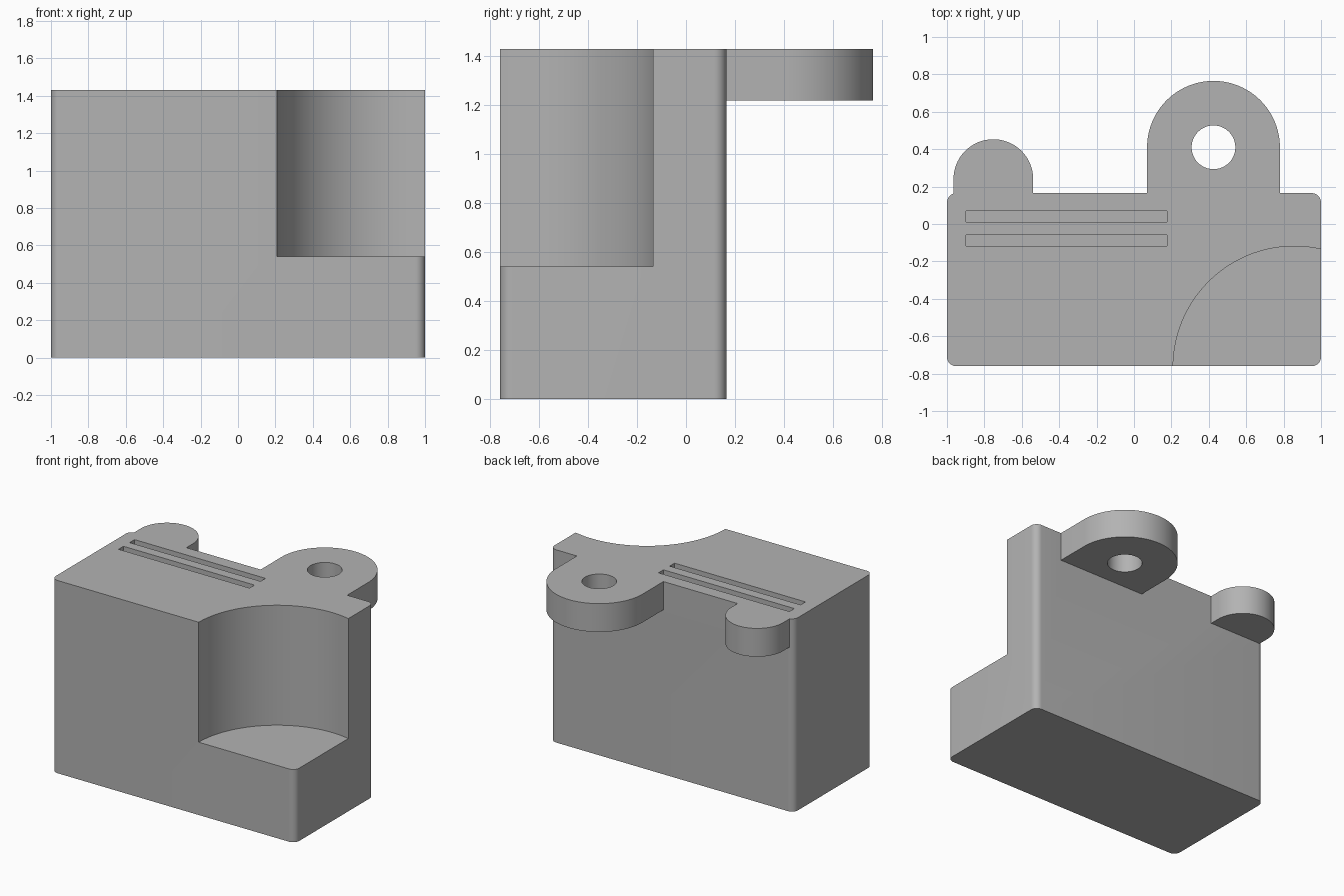
import bpy, bmesh, math

cube = bpy.data.objects.get("Cube")
if cube:
    bpy.data.objects.remove(cube, do_unlink=True)

TOP = 1.43
TAB_BASE = 1.22
BACK, FRONT = 0.165, -0.76

grey = bpy.data.materials.new("plain grey")
grey.use_nodes = True
grey.diffuse_color = (0.45, 0.45, 0.45, 1)
grey.node_tree.nodes["Principled BSDF"].inputs["Base Color"].default_value = grey.diffuse_color


def arc(cx, cy, r, start, end, steps):
    """Points along an arc, angles in degrees."""
    angles = [math.radians(start + (end - start) * i / steps) for i in range(steps + 1)]
    return [(cx + r * math.cos(a), cy + r * math.sin(a)) for a in angles]


def extrude(name, outline, z0, z1):
    """Solid prism from a counter-clockwise outline."""
    bm = bmesh.new()
    face = bm.faces.new([bm.verts.new((x, y, z0)) for x, y in outline])
    grown = bmesh.ops.extrude_face_region(bm, geom=[face])["geom"]
    for v in grown:
        if isinstance(v, bmesh.types.BMVert):
            v.co.z = z1
    bmesh.ops.recalc_face_normals(bm, faces=bm.faces)
    mesh = bpy.data.meshes.new(name)
    bm.to_mesh(mesh)
    bm.free()
    mesh.materials.append(grey)
    obj = bpy.data.objects.new(name, mesh)
    bpy.context.collection.objects.link(obj)
    return obj


def combine(target, tool, operation):
    """Boolean the tool into the target and discard the tool."""
    mod = target.modifiers.new(tool.name, "BOOLEAN")
    mod.operation, mod.object, mod.solver = operation, tool, "EXACT"
    bpy.context.view_layer.update()
    graph = bpy.context.evaluated_depsgraph_get()
    mesh = bpy.data.meshes.new_from_object(target.evaluated_get(graph))
    target.modifiers.clear()
    target.data = mesh
    bpy.data.objects.remove(tool, do_unlink=True)


def rectangle(x0, x1, y0, y1):
    return [(x0, y0), (x1, y0), (x1, y1), (x0, y1)]


def tab_outline(cx, cy, r):
    """Round-ended lug that reaches into the body."""
    return [(cx - r, BACK - 0.08), (cx + r, BACK - 0.08)] + arc(cx, cy, r, 0, 180, 48)


# Body block with rounded upright corners
R = 0.05
corners = [(1 - R, BACK - R, 0), (R - 1, BACK - R, 90),
           (R - 1, FRONT + R, 180), (1 - R, FRONT + R, 270)]
outline = [p for x, y, a in corners for p in arc(x, y, R, a, a + 90, 10)]
body = extrude("body_block", outline, 0, TOP)

# Round-ended rear lugs
for name, cx, cy, r in (("large_lug", 0.425, 0.41, 0.355), ("small_lug", -0.752, 0.24, 0.213)):
    combine(body, extrude(name, tab_outline(cx, cy, r), TAB_BASE, TOP), "UNION")

# Hole through the large lug
hole = extrude("lug_hole", arc(0.425, 0.41, 0.117, 0, 360, 48)[:-1], TAB_BASE - 0.1, TOP + 0.1)
combine(body, hole, "DIFFERENCE")

# Curved recess in the front left corner
recess = extrude("corner_recess", arc(0.857, -0.767, 0.648, 0, 360, 128)[:-1], 0.54, TOP + 0.1)
combine(body, recess, "DIFFERENCE")

# Two long slots in the top
for y in (-0.118, 0.012):
    slot = extrude("top_slot", rectangle(-0.898, 0.177, y, y + 0.058), TOP - 0.1, TOP + 0.1)
    combine(body, slot, "DIFFERENCE")

# Smooth curves, crisp edges
bpy.ops.object.select_all(action="DESELECT")
body.select_set(True)
bpy.context.view_layer.objects.active = body
bpy.ops.object.shade_smooth_by_angle(angle=math.radians(30))
